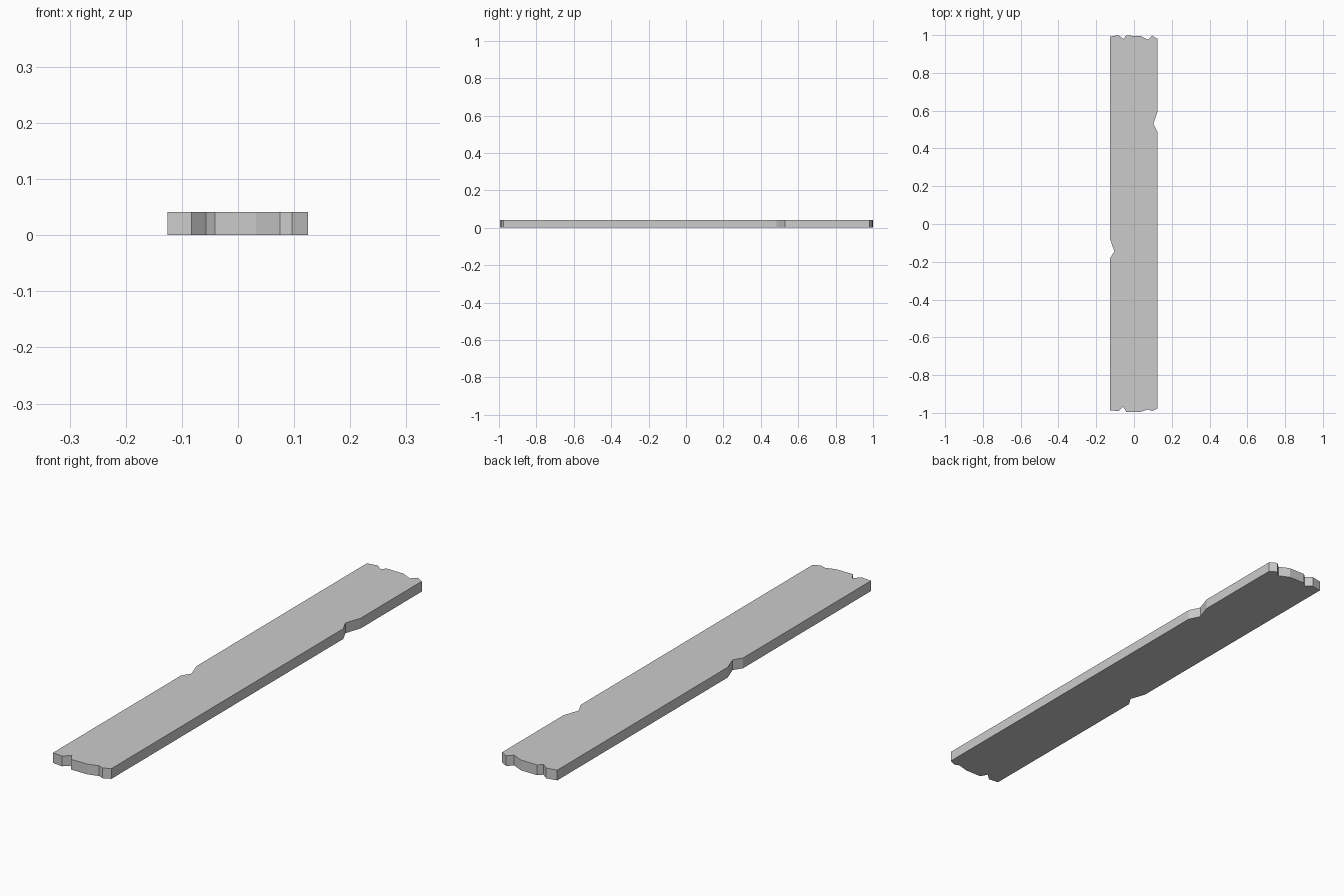
import bpy, bmesh

if "Cube" in bpy.data.objects:
    bpy.data.objects.remove(bpy.data.objects["Cube"])

# Worn ends: (x, y) from left to right
front_end = [(-0.126, -0.986), (-0.083, -0.991), (-0.057, -0.966), (-0.041, -0.995),
             (0.032, -0.995), (0.075, -0.982), (0.096, -0.99), (0.125, -0.977)]
back_end = [(-0.126, 0.992), (-0.083, 1.0), (-0.057, 0.98), (-0.041, 0.997),
            (0.032, 0.996), (0.075, 0.976), (0.096, 0.997), (0.125, 0.98)]
# Chips in the long edges
right_chip = [(0.125, 0.485), (0.103, 0.53), (0.125, 0.595)]
left_chip = [(-0.126, -0.082), (-0.104, -0.145), (-0.126, -0.18)]

# Counter-clockwise outline, extruded to the board thickness
outline = front_end + right_chip + back_end[::-1] + left_chip
bm = bmesh.new()
face = bm.faces.new([bm.verts.new((x, y, 0)) for x, y in outline])
top = bmesh.ops.extrude_face_region(bm, geom=[face])
bmesh.ops.translate(bm, vec=(0, 0, 0.041),
                    verts=[g for g in top["geom"] if isinstance(g, bmesh.types.BMVert)])
bmesh.ops.recalc_face_normals(bm, faces=bm.faces)

mesh = bpy.data.meshes.new("wooden_plank")
bm.to_mesh(mesh)
bm.free()
plank = bpy.data.objects.new("wooden_plank", mesh)
bpy.context.collection.objects.link(plank)
